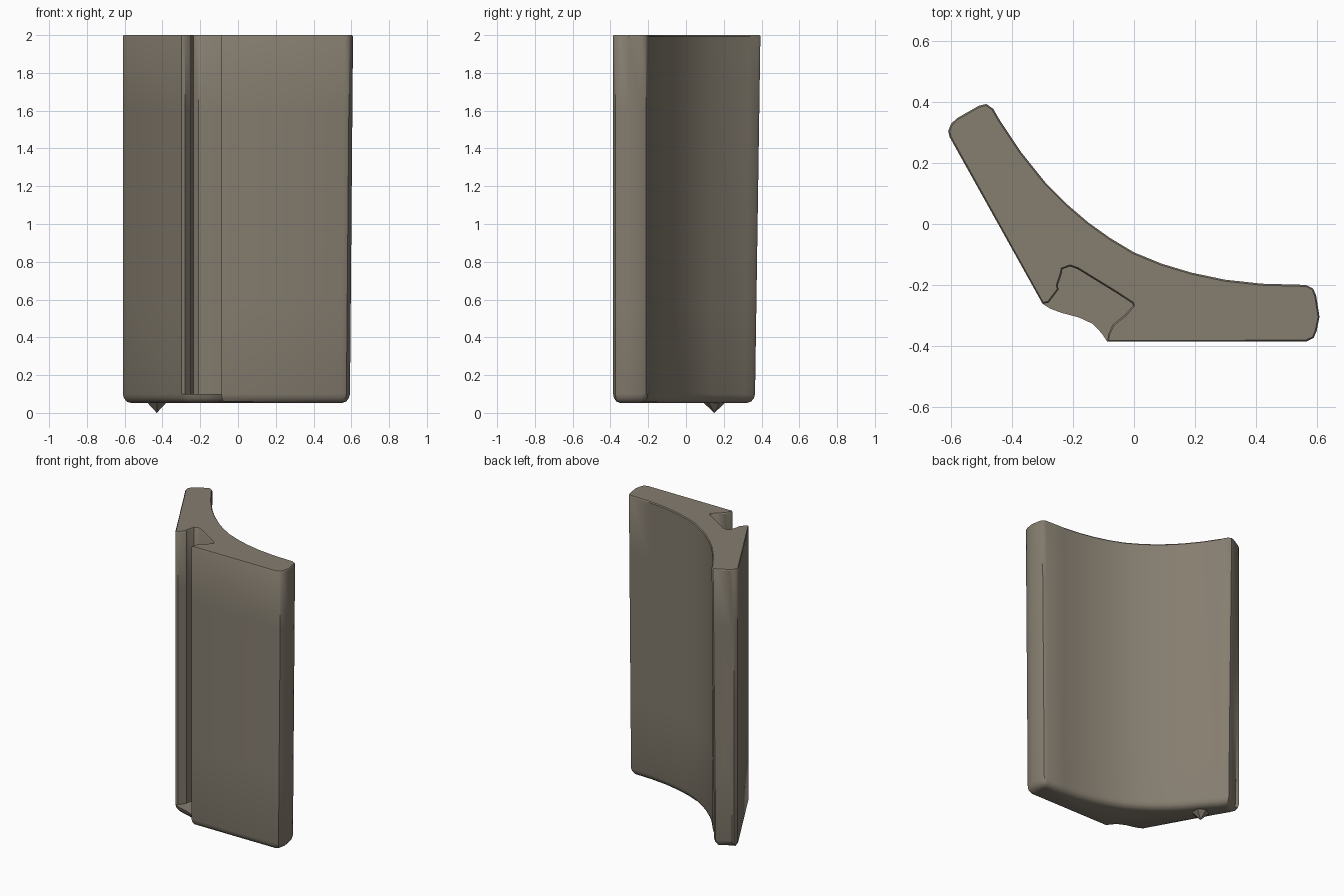
import bpy, bmesh, math
from mathutils import Vector

if "Cube" in bpy.data.objects:
    bpy.data.objects.remove(bpy.data.objects["Cube"])

stone = bpy.data.materials.new("warm grey stone")
stone.diffuse_color = (0.235, 0.205, 0.16, 1)
stone.use_nodes = True
stone.node_tree.nodes["Principled BSDF"].inputs["Base Color"].default_value = stone.diffuse_color

# Outline seen from above: left lip, left end, curved back, right end, front edge
OUTER = [(-0.30, -0.262), (-0.605, 0.285), (-0.61, 0.305), (-0.60, 0.33),
         (-0.58, 0.348), (-0.51, 0.388), (-0.485, 0.394), (-0.462, 0.378),
         (-0.44, 0.34), (-0.37, 0.235), (-0.29, 0.135), (-0.22, 0.065),
         (-0.15, 0.005), (-0.08, -0.045), (0.0, -0.093), (0.09, -0.13),
         (0.19, -0.16), (0.30, -0.183), (0.42, -0.196), (0.565, -0.20),
         (0.588, -0.212), (0.598, -0.235), (0.609, -0.305), (0.60, -0.35),
         (0.59, -0.374), (0.565, -0.386), (-0.088, -0.386)]
# Groove walls above the floor, and the curved rim that closes it at the bottom
GROOVE = [(-0.084, -0.36), (-0.07, -0.33), (-0.03, -0.298), (-0.003, -0.268),
          (-0.006, -0.26), (-0.06, -0.225), (-0.185, -0.148), (-0.21, -0.139),
          (-0.235, -0.148), (-0.238, -0.165), (-0.25, -0.20), (-0.248, -0.215),
          (-0.28, -0.258)]
RIM = [(-0.105, -0.36), (-0.135, -0.328), (-0.18, -0.307), (-0.24, -0.291),
       (-0.275, -0.278)]


def inset(points, d):
    """Move a clockwise outline inward by d."""
    out, n = [], len(points)
    for i, p in enumerate(points):
        a, p, b = Vector(points[i - 1]), Vector(p), Vector(points[(i + 1) % n])
        t = (p - a).normalized() + (b - p).normalized()
        out.append(p + Vector((t.y, -t.x)).normalized() * d)
    return out


def ring(bm, points, z):
    """Add one outline; both ends narrow slightly toward the bottom."""
    f = 1 - z / 2
    verts = []
    for x, y in points:
        if x > 0.5:
            x -= 0.017 * f
        if y > 0.3 and x > -0.59:
            y -= 0.03 * f
        verts.append(bm.verts.new((x, y, z)))
    return verts


def bridge(bm, lower, upper):
    n = len(lower)
    for i in range(n):
        j = (i + 1) % n
        bm.faces.new((lower[i], lower[j], upper[j], upper[i]))


bm = bmesh.new()
closed, n = OUTER + RIM, len(OUTER)

# Rounded bottom
rings = [ring(bm, inset(closed, d), z) for d, z in
         ((0.045, 0.052), (0.02, 0.06), (0.006, 0.078), (0.0, 0.10))]
bm.faces.new(rings[0])
for lo, hi in zip(rings, rings[1:]):
    bridge(bm, lo, hi)

# Groove floor
base = rings[-1][:n]
groove = ring(bm, GROOVE, 0.10)
bm.faces.new([base[-1]] + rings[-1][n:] + [base[0]] + groove[::-1])

# Upright body with groove and flat top
previous = base + groove
for z in (0.6, 1.1, 1.6, 1.993):
    current = ring(bm, OUTER + GROOVE, z)
    bridge(bm, previous, current)
    previous = current
top = ring(bm, inset(OUTER + GROOVE, 0.005), 2.0)
bridge(bm, previous, top)
bm.faces.new(top)

bmesh.ops.recalc_face_normals(bm, faces=bm.faces)
mesh = bpy.data.meshes.new("angled_wall_block")
bm.to_mesh(mesh)
bm.free()
block = bpy.data.objects.new("angled_wall_block", mesh)
bpy.context.collection.objects.link(block)

# Small broken point under the left wing
bpy.ops.mesh.primitive_cone_add(vertices=6, radius1=0.075, radius2=0,
                                depth=0.07, location=(-0.43, 0.15, 0.035),
                                rotation=(math.pi, 0, 0))
point = bpy.context.object
point.name = "bottom_point"

for obj in (block, point):
    obj.data.materials.append(stone)
    bpy.ops.object.select_all(action='DESELECT')
    obj.select_set(True)
    bpy.context.view_layer.objects.active = obj
    bpy.ops.object.shade_smooth_by_angle(angle=math.radians(35))
